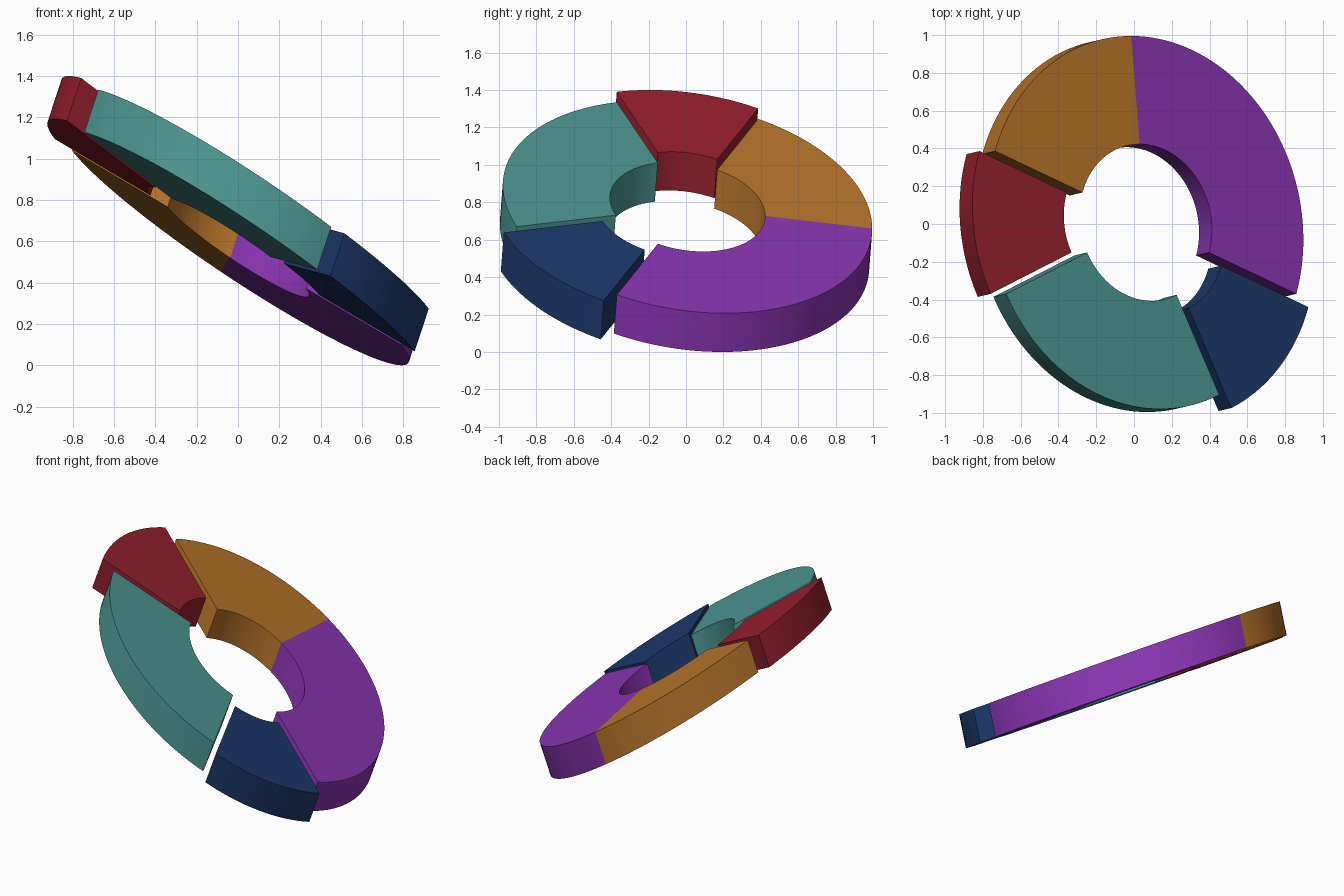
import bpy, math
from mathutils import Vector

if "Cube" in bpy.data.objects:
    bpy.data.objects.remove(bpy.data.objects["Cube"])

# Tilted frame of the ring: two in-plane axes, thickness axis, centre of top face
U = Vector((0.831, 0.0, -0.557))
V = Vector((-0.077, 0.9875, -0.116))
W = Vector((0.068, 0.016, 0.207))
TOP = Vector((0.045, 0.01, 0.764))
INNER, OUTER = 0.42, 1.0


def srgb(r, g, b):
    return tuple((c / 255) ** 2.2 for c in (r, g, b)) + (1.0,)


def segment(name, start, end, color, pull=0.0):
    """Ring wedge between two angles, pulled outwards along its bisector."""
    steps = max(8, round((end - start) / 2.5))
    mid = math.radians((start + end) / 2)
    origin = TOP + pull * (U * math.cos(mid) + V * math.sin(mid))
    verts, faces = [], []
    for i in range(steps + 1):
        a = math.radians(start + (end - start) * i / steps)
        d = U * math.cos(a) + V * math.sin(a)
        verts += [origin + d * INNER - W, origin + d * OUTER - W,
                  origin + d * OUTER, origin + d * INNER]
    for i in range(steps):
        for k in range(4):
            n = (k + 1) % 4
            faces.append((4 * i + k, 4 * i + 4 + k, 4 * i + 4 + n, 4 * i + n)[::-1])
    faces.append((0, 1, 2, 3)[::-1])
    faces.append(tuple(4 * steps + k for k in range(4)))
    # outward winding
    faces = [f[::-1] for f in faces]
    mesh = bpy.data.meshes.new(name)
    mesh.from_pydata(verts, [], faces)
    import bmesh
    bm = bmesh.new()
    bm.from_mesh(mesh)
    bmesh.ops.recalc_face_normals(bm, faces=bm.faces)
    bm.to_mesh(mesh)
    bm.free()
    obj = bpy.data.objects.new(name, mesh)
    bpy.context.collection.objects.link(obj)
    mat = bpy.data.materials.new(name + "_color")
    mat.diffuse_color = color
    mat.use_nodes = True
    mat.node_tree.nodes["Principled BSDF"].inputs["Base Color"].default_value = mat.diffuse_color
    mesh.materials.append(mat)
    bpy.ops.object.select_all(action='DESELECT')
    obj.select_set(True)
    bpy.context.view_layer.objects.active = obj
    bpy.ops.object.shade_smooth_by_angle(angle=math.radians(25))
    return obj


# Five wedges of the chart; the two eighths are pulled out
parts = [
    segment("purple_segment", -22.5, 90, srgb(138, 56, 178)),
    segment("orange_segment", 90, 157.5, srgb(184, 117, 46)),
    segment("red_segment", 157.5, 202.5, srgb(152, 38, 50), 0.1),
    segment("teal_segment", 202.5, 292.5, srgb(78, 150, 146)),
    segment("navy_segment", 292.5, 337.5, srgb(34, 60, 108), 0.1),
]

# Stand on the ground and centre
pts = [v.co for o in parts for v in o.data.vertices]
lo = Vector([min(p[i] for p in pts) for i in range(3)])
hi = Vector([max(p[i] for p in pts) for i in range(3)])
shift = Vector(((lo.x + hi.x) / 2, (lo.y + hi.y) / 2, lo.z))
for o in parts:
    for v in o.data.vertices:
        v.co -= shift
